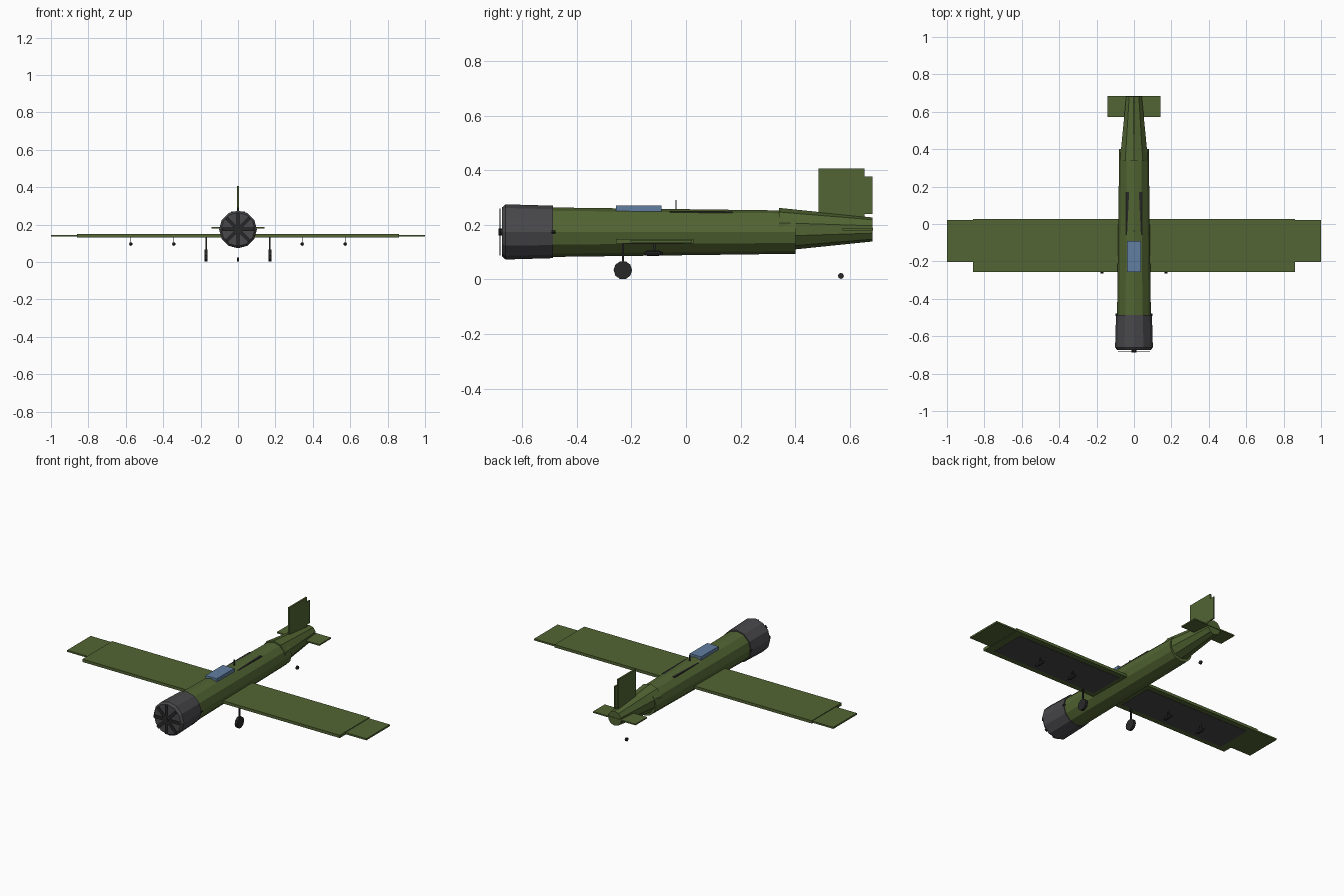
import bpy
from math import pi, sin, cos
from mathutils import Matrix

if "Cube" in bpy.data.objects:
    bpy.data.objects.remove(bpy.data.objects["Cube"])


def material(name, rgb):
    m = bpy.data.materials.new(name)
    m.diffuse_color = (*rgb, 1)
    m.use_nodes = True
    m.node_tree.nodes["Principled BSDF"].inputs["Base Color"].default_value = m.diffuse_color
    return m


GREEN = material("olive", (0.085, 0.13, 0.033))
GREY = material("dark_grey", (0.065, 0.065, 0.07))
BLACK = material("black", (0.022, 0.022, 0.022))
BLUE = material("glass_blue", (0.12, 0.21, 0.35))


def box(name, lo, hi, mat):
    """Box between two corners."""
    bpy.ops.mesh.primitive_cube_add(size=1, location=[(a + b) / 2 for a, b in zip(lo, hi)])
    o = bpy.context.object
    o.name = name
    o.data.transform(Matrix.Diagonal([b - a for a, b in zip(lo, hi)] + [1]))
    o.data.materials.append(mat)
    return o


def body(name, rings, x, z, sides, mat, phase=0.0):
    """Capped round body along y; rings are (y, radius)."""
    verts = [(x + r * sin(2 * pi * (i + phase) / sides), y, z + r * cos(2 * pi * (i + phase) / sides))
             for y, r in rings for i in range(sides)]
    faces = [(k * sides + i, k * sides + (i + 1) % sides, (k + 1) * sides + (i + 1) % sides, (k + 1) * sides + i)
             for k in range(len(rings) - 1) for i in range(sides)]
    n = len(verts)
    faces += [tuple(range(sides - 1, -1, -1)), tuple(range(n - sides, n))]
    me = bpy.data.meshes.new(name)
    me.from_pydata(verts, [], [f[::-1] for f in faces])
    me.materials.append(mat)
    o = bpy.data.objects.new(name, me)
    bpy.context.collection.objects.link(o)
    return o


def wheel(name, loc, r, width, sides):
    """Wheel with its axle along x."""
    bpy.ops.mesh.primitive_cylinder_add(vertices=sides, radius=r, depth=width, location=loc,
                                        rotation=(0, pi / 2, 0))
    o = bpy.context.object
    o.name = name
    o.data.materials.append(BLACK)


# Fuselage and tail cone
body("fuselage", [(-0.49, 0.0905), (0.40, 0.079)], 0, 0.173, 12, GREEN)
body("tail_cone", [(0.34, 0.079), (0.682, 0.044)], 0, 0.183, 10, GREEN)

# Engine cowling with nose lip, propeller blades and hub
body("engine_cowling", [(-0.673, 0.09), (-0.66, 0.101), (-0.486, 0.096)], 0, 0.174, 12, GREY)
for i in range(4):
    blade = box(f"propeller_blades_{i + 1}", (-0.009, -0.002, -0.086), (0.009, 0.002, 0.086), BLACK)
    blade.matrix_world = Matrix.Translation((0, -0.681, 0.174)) @ Matrix.Rotation(i * pi / 4, 4, 'Y')
body("propeller_hub", [(-0.686, 0.013), (-0.668, 0.013)], 0, 0.174, 8, BLACK)

# Wing: thick centre panel and thinner full-span panel behind it
box("centre_wing", (-0.86, -0.257, 0.132), (0.86, 0.027, 0.149), GREEN)
box("outer_wing", (-1, -0.203, 0.135), (1, 0.022, 0.145), GREEN)

# Tail surfaces
box("fin", (-0.005, 0.484, 0.20), (0.005, 0.653, 0.407), GREEN)
box("rudder", (-0.004, 0.64, 0.24), (0.004, 0.683, 0.377), GREEN)
box("tailplane", (-0.142, 0.573, 0.180), (0.142, 0.685, 0.188), GREEN)

# Canopy, rear deck and aerial
box("canopy", (-0.038, -0.257, 0.244), (0.038, -0.09, 0.27), BLUE)
box("rear_deck", (-0.043, -0.06, 0.243), (0.043, 0.17, 0.248), BLACK)
box("aerial", (-0.0025, -0.039, 0.25), (0.0025, -0.034, 0.291), BLACK)

# Parts repeated on both sides
for side, s in (("left", -1), ("right", 1)):
    a, b = sorted((s * 0.1, s * 0.81))
    box(f"{side}_underwing_panel", (a, -0.225, 0.1305), (b, -0.005, 0.135), GREY)
    x = s * 0.171
    box(f"{side}_gear_leg", (x - 0.004, -0.235, 0.036), (x + 0.004, -0.227, 0.135), BLACK)
    wheel(f"{side}_wheel", (x, -0.231, 0.034), 0.034, 0.016, 10)
    body(f"{side}_exhaust", [(-0.492, 0.006), (-0.478, 0.006)], s * 0.094, 0.174, 6, BLACK)
    for j, sx in enumerate((0.343, 0.573)):
        x = s * sx
        body(f"{side}_store_{j + 1}", [(-0.152, 0.005), (-0.14, 0.010), (-0.10, 0.010), (-0.085, 0.004)],
             x, 0.096, 8, BLACK)
        box(f"{side}_pylon_{j + 1}", (x - 0.002, -0.121, 0.1), (x + 0.002, -0.111, 0.133), BLACK)

# Tail wheel
wheel("tail_wheel", (0, 0.567, 0.013), 0.011, 0.01, 8)
